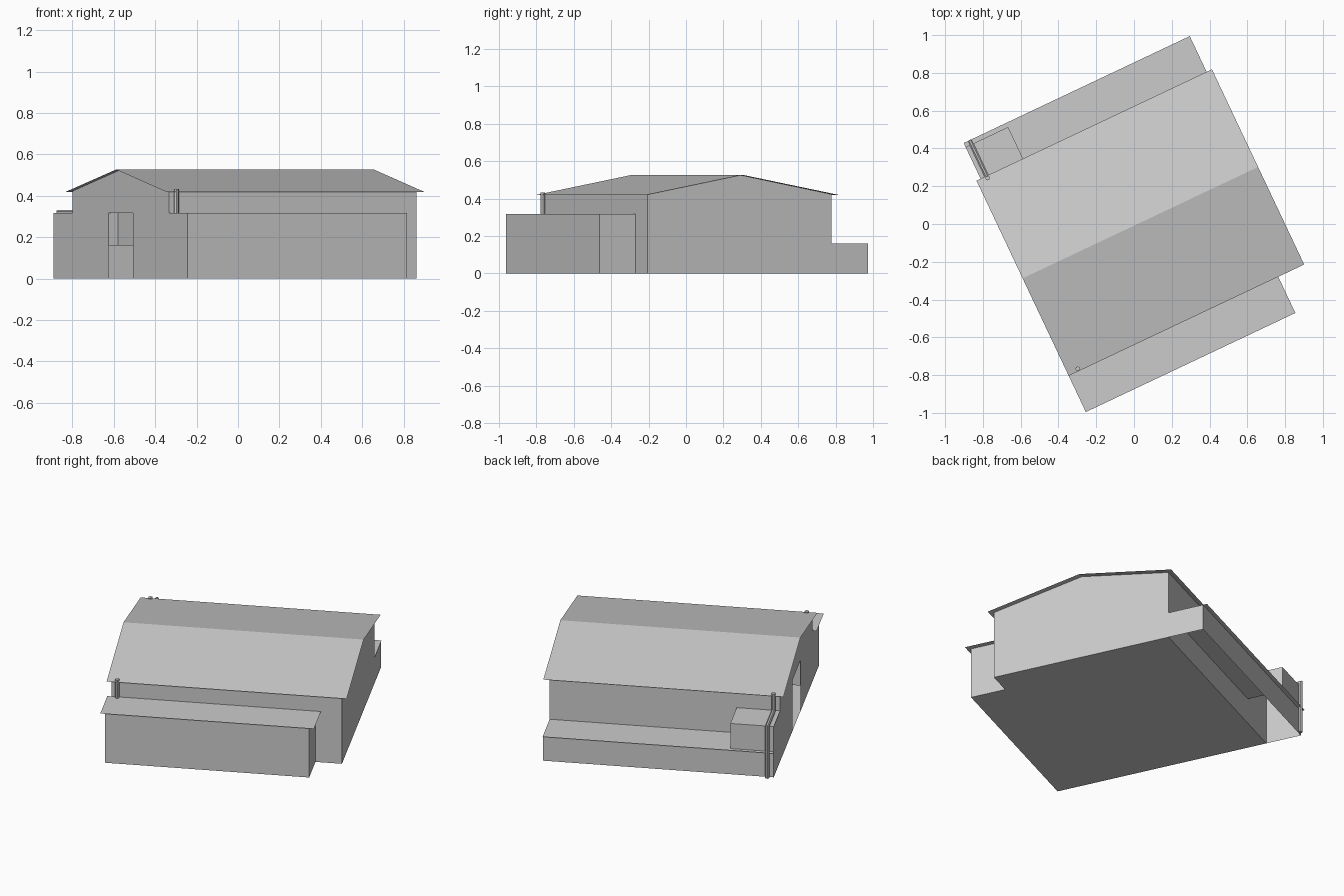
import bpy, bmesh, math
from mathutils import Vector

if "Cube" in bpy.data.objects:
    bpy.data.objects.remove(bpy.data.objects["Cube"], do_unlink=True)

grey = bpy.data.materials.new("plain_grey")
grey.use_nodes = True
grey.diffuse_color = (0.6, 0.6, 0.6, 1)
grey.node_tree.nodes["Principled BSDF"].inputs["Base Color"].default_value = (0.6, 0.6, 0.6, 1)

TURN = math.radians(25.3)        # the building stands turned on its plot
LEFT, RIGHT = -0.632, 0.692      # end walls
FRONT, BACK, MID = -0.555, 0.534, -0.008
EXT_FRONT, EXT_RIGHT, EXT_H = -0.767, 0.54, 0.317
LEAN_BACK, LEAN_H = 0.749, 0.16
BOX_RIGHT = -0.383
RIDGE, EAVE, WALL = 0.527, 0.419, 0.423
OVER = 0.024
DOOR_A, DOOR_B, DOOR_IN = -0.15, 0.126, LEFT + 0.051


def finish(name, bm):
    mesh = bpy.data.meshes.new(name)
    bm.to_mesh(mesh)
    bm.free()
    mesh.materials.append(grey)
    obj = bpy.data.objects.new(name, mesh)
    obj.rotation_euler.z = TURN
    bpy.context.collection.objects.link(obj)
    return obj


def panels(name, polygons, outward=False):
    """Thin sheets, one face per polygon."""
    bm = bmesh.new()
    for points in polygons:
        bm.faces.new([bm.verts.new(p) for p in points])
    bmesh.ops.remove_doubles(bm, verts=bm.verts[:], dist=0.0001)
    if outward:
        bmesh.ops.recalc_face_normals(bm, faces=bm.faces[:])
    return finish(name, bm)


def flat(x0, x1, y0, y1, z):
    return [(x0, y0, z), (x1, y0, z), (x1, y1, z), (x0, y1, z)]


def along(y, x0, x1, z0, z1):
    return [(x0, y, z0), (x1, y, z0), (x1, y, z1), (x0, y, z1)]


def across(x, y0, y1, z0, z1):
    return [(x, y0, z0), (x, y0, z1), (x, y1, z1), (x, y1, z0)]


def tube(name, path, radius=0.012, sides=8):
    """Pipe with mitred corners along a path lying in the y-z plane."""
    pts = [Vector(p) for p in path]
    bm = bmesh.new()
    rings = []
    for i, p in enumerate(pts):
        d_in = (p - pts[i - 1]).normalized() if i else (pts[1] - p).normalized()
        d_out = (pts[i + 1] - p).normalized() if i < len(pts) - 1 else d_in
        t = (d_in + d_out).normalized()
        side = Vector((1, 0, 0))
        up = t.cross(side) / t.dot(d_in)
        angles = [2 * math.pi * (k + 0.5) / sides for k in range(sides)]
        rings.append([bm.verts.new(p + radius * (side * math.cos(a) + up * math.sin(a)))
                      for a in angles])
    for a, b in zip(rings, rings[1:]):
        for k in range(sides):
            n = (k + 1) % sides
            bm.faces.new((a[k], a[n], b[n], b[k]))
    bm.faces.new(rings[0])
    bm.faces.new(rings[-1])
    bmesh.ops.recalc_face_normals(bm, faces=bm.faces[:])
    return finish(name, bm)


# End walls: the left one joins all three volumes and holds the door opening
gable = [(BACK, WALL), (MID, RIDGE - 0.001), (FRONT, WALL)]
left_outline = [(LEAN_BACK, 0), (LEAN_BACK, EXT_H), (BACK, EXT_H)] + gable + [
    (FRONT, EXT_H), (EXT_FRONT, EXT_H), (EXT_FRONT, 0),
    (DOOR_A, 0), (DOOR_A, EXT_H), (DOOR_B, EXT_H), (DOOR_B, 0)]
right_outline = [(LEAN_BACK, 0), (LEAN_BACK, LEAN_H), (BACK, LEAN_H)] + gable + [(FRONT, 0)]
panels("left_end_wall", [[(LEFT, y, z) for y, z in left_outline]])
panels("right_end_wall", [[(RIGHT, y, z) for y, z in reversed(right_outline)]])

# Long walls of the main hall
panels("hall_front_wall", [along(FRONT, LEFT, RIGHT, 0, WALL)])
panels("hall_back_wall", [along(BACK, LEFT, RIGHT, 0, WALL)[::-1]])

# One floor under the hall and the front extension
panels("floor", [[(LEFT, BACK, 0), (RIGHT, BACK, 0), (RIGHT, FRONT, 0), (EXT_RIGHT, FRONT, 0),
                  (EXT_RIGHT, EXT_FRONT, 0), (LEFT, EXT_FRONT, 0)]])

# Gable roof of thin sheets with overhanging eaves
x0, x1 = LEFT - OVER, RIGHT + 0.031
y0, y1 = FRONT - OVER, BACK + 0.03
panels("main_roof", [
    [(x0, y0, EAVE), (x1, y0, EAVE), (x1, MID, RIDGE), (x0, MID, RIDGE)],
    [(x0, MID, RIDGE), (x1, MID, RIDGE), (x1, y1, EAVE), (x0, y1, EAVE)]])

# Front extension with its flat overhanging roof
panels("extension_walls", [
    along(EXT_FRONT, LEFT, EXT_RIGHT, 0, EXT_H),
    across(EXT_RIGHT, EXT_FRONT, FRONT, 0, EXT_H)[::-1]])
panels("extension_roof", [flat(LEFT - OVER, EXT_RIGHT + 0.031, EXT_FRONT - OVER, FRONT, EXT_H)])

# Low back lean-to, open below, with a taller box at its left end
panels("lean_to_wall", [along(LEAN_BACK, LEFT, RIGHT, 0, LEAN_H)[::-1]])
panels("lean_to_roof", [
    flat(BOX_RIGHT, RIGHT, BACK, LEAN_BACK + OVER, LEAN_H),
    flat(LEFT, BOX_RIGHT, LEAN_BACK, LEAN_BACK + OVER, LEAN_H)])
panels("box_room", [
    along(LEAN_BACK, LEFT, BOX_RIGHT, LEAN_H, EXT_H)[::-1],
    across(BOX_RIGHT, BACK, LEAN_BACK, LEAN_H, EXT_H)[::-1],
    flat(LEFT, BOX_RIGHT, BACK, LEAN_BACK, EXT_H)])

# Half-open door set back in its opening
panels("half_open_door", [
    across(DOOR_IN, DOOR_A, DOOR_B, LEAN_H, EXT_H),
    along(DOOR_A, LEFT, DOOR_IN, LEAN_H, EXT_H)[::-1],
    along(DOOR_B, LEFT, DOOR_IN, LEAN_H, EXT_H),
    flat(LEFT, DOOR_IN, DOOR_A, DOOR_B, EXT_H)[::-1]])

# Rain pipes
PIPE_X, PIPE_TOP = -0.597, 0.432
tube("front_pipe", [(PIPE_X, -0.565, EXT_H), (PIPE_X, -0.565, PIPE_TOP)])
tube("back_pipe", [(PIPE_X, 0.763, 0), (PIPE_X, 0.763, 0.32),
                   (PIPE_X, 0.551, 0.32), (PIPE_X, 0.551, PIPE_TOP)])
